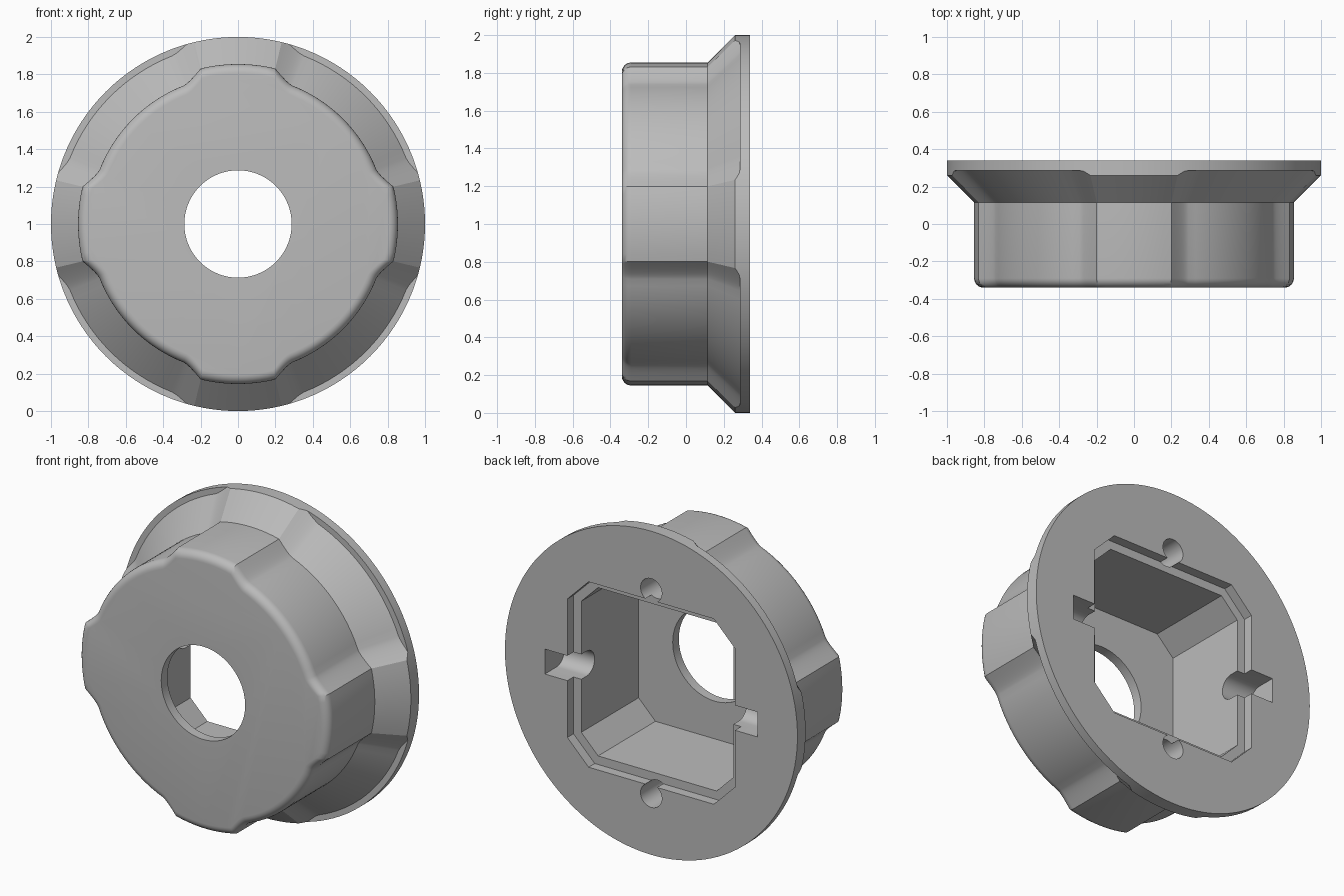
import bpy, bmesh
from math import pi, sin, cos, radians
from mathutils import Matrix, Vector

cube = bpy.data.objects.get("Cube")
if cube:
    bpy.data.objects.remove(cube, do_unlink=True)

grey = bpy.data.materials.new("plain_grey")
grey.use_nodes = True
color = (0.5, 0.5, 0.5, 1)
grey.diffuse_color = color
grey.node_tree.nodes["Principled BSDF"].inputs["Base Color"].default_value = color

FRONT, BACK = -0.34, 0.34
LOBE_R, BASE_R = 0.855, 0.795
LOBE_END, BASE_START = 13.5, 21.5


def add_object(name, bm):
    bmesh.ops.remove_doubles(bm, verts=bm.verts, dist=1e-5)
    bmesh.ops.recalc_face_normals(bm, faces=bm.faces)
    mesh = bpy.data.meshes.new(name)
    bm.to_mesh(mesh)
    bm.free()
    mesh.materials.append(grey)
    obj = bpy.data.objects.new(name, mesh)
    bpy.context.collection.objects.link(obj)
    return obj


def loft(name, rings):
    """Skin closed rings of points and cap both ends."""
    bm = bmesh.new()
    rows = [[bm.verts.new(p) for p in ring] for ring in rings]
    n = len(rows[0])
    for a, b in zip(rows, rows[1:]):
        for i in range(n):
            j = (i + 1) % n
            bm.faces.new((a[i], a[j], b[j], b[i]))
    bm.faces.new(rows[0])
    bm.faces.new(rows[-1])
    return add_object(name, bm)


# Four-lobed outline: wide arcs joined by eased shoulders
def radius(deg):
    d = abs((deg + 45) % 90 - 45)
    u = min(max((d - LOBE_END) / (BASE_START - LOBE_END), 0), 1)
    return BASE_R + (LOBE_R - BASE_R) * (1 - u) ** 1.5


def span(a, b, n):
    return [a + (b - a) * i / n for i in range(n)]


quarter = (span(-LOBE_END, LOBE_END, 10) + span(LOBE_END, BASE_START, 7)
           + span(BASE_START, 90 - BASE_START, 16)
           + span(90 - BASE_START, 90 - LOBE_END, 7))
angles = [q + 90 * k for k in range(4) for q in quarter]


def ring(rule):
    """rule(r) gives the radius and depth for each outline point."""
    points = []
    for a in angles:
        r, y = rule(radius(a))
        points.append((r * cos(radians(a)), y, 1 + r * sin(radians(a))))
    return points


# Body: rounded front edge, straight wall, flare clipped by the round rim
fillet = 0.05
rings = []
for i in range(7):
    t = i / 6 * pi / 2
    rings.append(ring(lambda r: (r - fillet * (1 - sin(t)),
                                 FRONT + fillet * (1 - cos(t)))))
FLARE = 0.115


def flare(r):
    return min(0.17, 1 - r)


rings.append(ring(lambda r: (r, FLARE)))
rings.append(ring(lambda r: (r + flare(r), FLARE + flare(r))))
rings.append(ring(lambda r: (1, FLARE + flare(r))))
rings.append(ring(lambda r: (1, BACK)))
housing = loft("flanged_housing", rings)


# Cutters
def octagon(name, half, chamfer, y0, y1):
    k = half - chamfer
    outline = [(half, k), (k, half), (-k, half), (-half, k),
               (-half, -k), (-k, -half), (k, -half), (half, -k)]
    return loft(name, [[(x, y, 1 + z) for x, z in outline] for y in (y0, y1)])


def bore(name, r, z, y0, y1, n=48):
    turn = [2 * pi * i / n for i in range(n)]
    return loft(name, [[(r * cos(t), y, z + r * sin(t)) for t in turn]
                       for y in (y0, y1)])


def slot(name, side):
    r, depth = 0.077, 0.19
    arc = [pi * i / 16 for i in range(17)]
    outline = [(BACK - depth + r - r * sin(t), r * cos(t)) for t in arc]
    outline += [(BACK + 0.1, -r), (BACK + 0.1, r)]
    return loft(name, [[(side * x, y, 1 + z) for y, z in outline]
                       for x in (0.45, 0.727)])


cutters = [
    octagon("pocket_cutter", 0.52, 0.115, -0.28, 0.5),
    octagon("ledge_cutter", 0.573, 0.145, 0.28, 0.45),
    bore("front_hole_cutter", 0.287, 1, -0.5, 0.0, 72),
    bore("upper_screw_cutter", 0.073, 1.634, -0.1, 0.5),
    bore("lower_screw_cutter", 0.073, 0.366, -0.1, 0.5),
    slot("left_slot_cutter", 1),
    slot("right_slot_cutter", -1),
]

# Cut, bake the result, then drop the cutters
for c in cutters:
    mod = housing.modifiers.new(c.name, 'BOOLEAN')
    mod.operation = 'DIFFERENCE'
    mod.solver = 'EXACT'
    mod.object = c
bpy.context.view_layer.update()
baked = bpy.data.meshes.new_from_object(
    housing.evaluated_get(bpy.context.evaluated_depsgraph_get()))
housing.modifiers.clear()
housing.data = baked
for c in cutters:
    bpy.data.objects.remove(c, do_unlink=True)

bpy.ops.object.select_all(action='DESELECT')
housing.select_set(True)
bpy.context.view_layer.objects.active = housing
bpy.ops.object.shade_smooth_by_angle(angle=radians(26))
